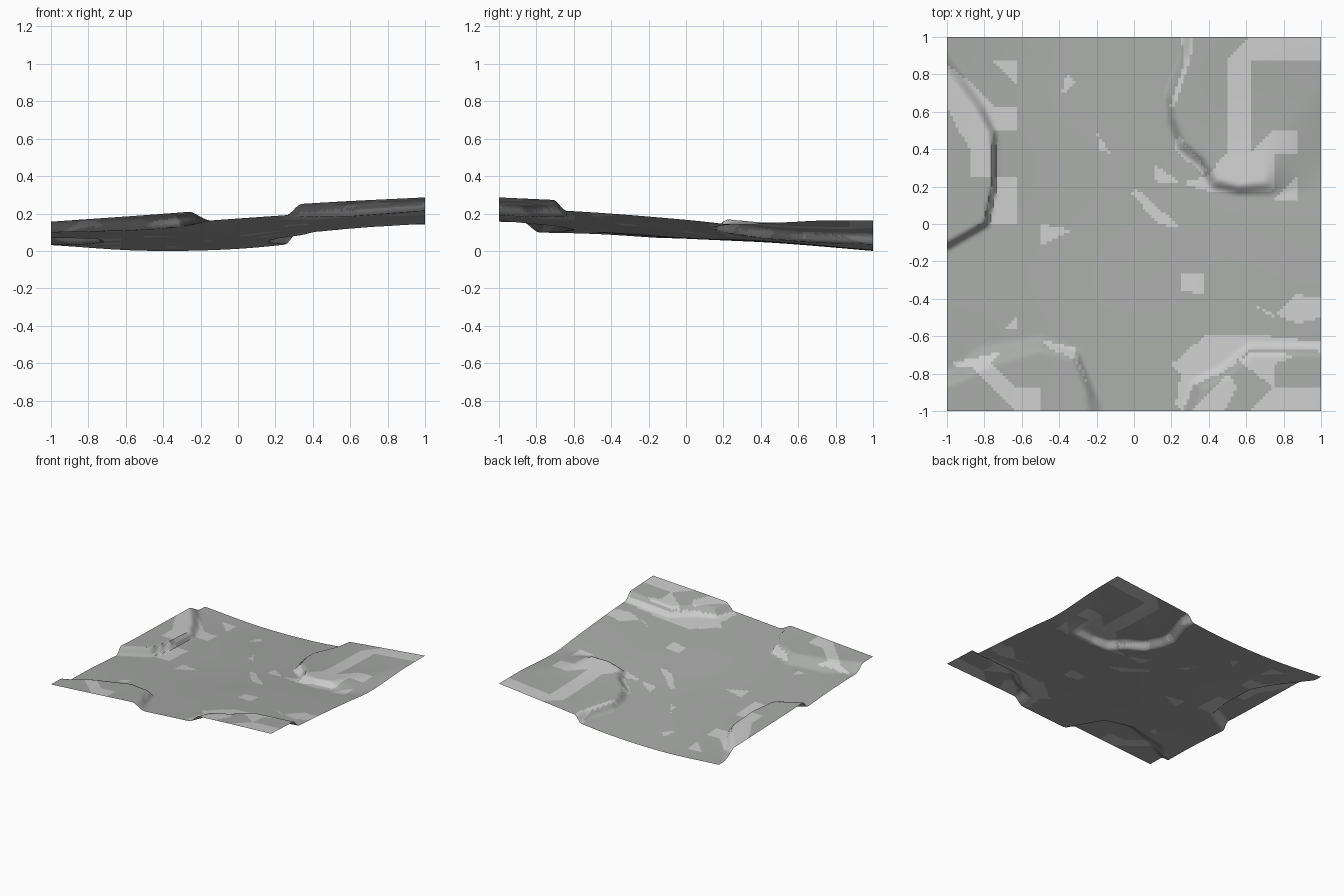
import bpy, math
from mathutils import Vector

if "Cube" in bpy.data.objects:
    bpy.data.objects.remove(bpy.data.objects["Cube"])

N = 128  # cells per side

# Broad slope: heights on a 5x5 grid, rows from y=-1 to y=1
SLOPE = [
    [.10, .135, .172, .205, .230],
    [.09, .105, .135, .165, .205],
    [.06, .070, .090, .125, .165],
    [.045, .04, .050, .075, .115],
    [.03, .000, .010, .060, .110],
]

# Ledges: (rise, path of x, y, cliff width); high ground lies left of the path
LEDGES = [
    (.052, [(.29, 1.1, .06), (.275, .9, .06), (.19, .68, .06), (.20, .56, .06), (.25, .42, .07),
            (.36, .33, .07), (.43, .21, .07), (.56, .18, .06), (.72, .19, .09),
            (.86, .32, .4), (1.2, .62, .5)]),
    (.055, [(1.2, -.68, .07), (.85, -.67, .07), (.62, -.67, .07), (.48, -.79, .08),
            (.34, -.86, .08), (.27, -1.1, .08)]),
    (.055, [(-.17, -1.15, .2), (-.23, -.9, .07), (-.31, -.7, .06), (-.5, -.64, .09),
            (-.8, -.71, .14), (-.95, -.81, .09), (-1.2, -.9, .08)]),
    (.06, [(-1.2, -.24, .06), (-1, -.12, .05), (-.79, 0, .04), (-.75, .2, .04), (-.75, .48, .05),
           (-.82, .62, .07), (-.92, .76, .08), (-1.2, 1.12, .12)]),
]

# Pale surface patches, seen from above
WEST = [
    [(-1, .85), (-1, .62), (-.87, .38), (-.87, .25), (-.63, .25), (-.63, 0), (-.79, 0), (-.75, .25),
     (-.75, .5), (-.63, .5), (-.63, .625), (-.75, .625), (-.88, .76)],
    [(-.75, .875), (-.63, .875), (-.63, .75)],
    [(-1, -.75), (-.87, -.72), (-.7, -.68), (-.77, -.74), (-.63, -.875), (-.5, -.875), (-.5, -1),
     (-.63, -1), (-.87, -.77)],
    [(-.7, -.56), (-.63, -.49), (-.63, -.56)],
    [(-.5, -.62), (-.32, -.66), (-.24, -.88), (-.32, -.72), (-.46, -.66)],
]
MIDDLE = [
    [(-.36, .8), (-.31, .75), (-.39, .69)],
    [(-.2, .49), (-.13, .38), (-.18, .39)],
    [(-.5, 0), (-.33, -.03), (-.5, -.12)],
    [(-.02, .17), (.01, .19), (.25, -.02), (.13, 0)],
    [(.25, -.26), (.375, -.27), (.375, -.375), (.25, -.36)],
    [(.11, .32), (.25, .22), (.12, .21)],
    [(.75, .13), (.875, .25), (.875, .13)],
]
EAST = [
    [(.5, .875), (.625, 1), (1, 1), (1, .875), (.625, .875), (.625, .38), (.75, .5), (.875, .5),
     (.875, .38), (.75, .38), (.75, .18), (.42, .17), (.25, .22), (.38, .25), (.5, .38)],
    [(.25, 1), (.32, 1), (.3, .87), (.22, .63), (.19, .63), (.27, .87)],
    [(.23, .48), (.4, .28), (.36, .27), (.22, .4)],
    [(.2, -.75), (.375, -.6), (.63, -.59), (1, -.63), (1, -.68), (.62, -.67), (.48, -.79),
     (.32, -.86), (.26, -1), (.22, -.97), (.25, -.8)],
    [(.63, -.43), (.75, -.5), (.87, -.38), (1, -.39), (1, -.5), (.87, -.53)],
    [(.63, -.68), (.87, -.7), (.75, -.75), (.75, -.875), (.5, -.69), (.48, -.79)],
    [(.875, -.875), (1, -.875), (1, -1), (.625, -1), (.75, -.875)],
    [(.3, -1), (.5, -.8), (.55, -.875), (.48, -1)],
]


def curve(values, t):
    """Catmull-Rom through evenly spaced values, t in 0..1"""
    n = len(values) - 1
    i = min(int(t * n), n - 1)
    f = t * n - i
    b, c = values[i], values[i + 1]
    a = values[i - 1] if i > 0 else 2 * b - c
    d = values[i + 2] if i + 2 <= n else 2 * c - b
    return b + .5 * f * (c - a + f * (2*a - 5*b + 4*c - d + f * (3*(b - c) + d - a)))


def ledge(x, y, rise, path):
    """Height added by one ledge, from the signed distance to its path"""
    best = None
    for (ax, ay, aw), (bx, by, bw) in zip(path, path[1:]):
        ex, ey = bx - ax, by - ay
        length = math.hypot(ex, ey)
        f = max(0, min(1, ((x - ax) * ex + (y - ay) * ey) / length ** 2))
        dist = math.hypot(x - ax - f * ex, y - ay - f * ey)
        side = (ex * (y - ay) - ey * (x - ax)) / length
        key = (round(dist, 6), -abs(side))
        if best is None or key < best[0]:
            best = (key, math.copysign(dist, side), aw + f * (bw - aw))
    t = max(0, min(1, best[1] / best[2] + .5))
    return rise * t * t * (3 - 2 * t)


def height(x, y):
    z = curve([curve(row, (x + 1) / 2) for row in SLOPE], (y + 1) / 2)
    return z + sum(ledge(x, y, r, p) for r, p in LEDGES)


def inside(x, y, poly):
    hit = False
    for (ax, ay), (bx, by) in zip(poly, poly[1:] + poly[:1]):
        if (ay > y) != (by > y) and x < ax + (y - ay) * (bx - ax) / (by - ay):
            hit = not hit
    return hit


def material(name, color):
    m = bpy.data.materials.new(name)
    m.diffuse_color = color
    m.use_nodes = True
    m.node_tree.nodes["Principled BSDF"].inputs["Base Color"].default_value = m.diffuse_color
    return m


# Terrain sheet
coords = [2 * i / N - 1 for i in range(N + 1)]
verts = [Vector((x, y, height(x, y))) for y in coords for x in coords]
low = min(v.z for v in verts)
for v in verts:
    v.z -= low
W = N + 1
faces = [(j*W + i, j*W + i + 1, (j+1)*W + i + 1, (j+1)*W + i) for j in range(N) for i in range(N)]
mesh = bpy.data.meshes.new("terrain")
mesh.from_pydata(verts, [], faces)
terrain = bpy.data.objects.new("terrain", mesh)
bpy.context.collection.objects.link(terrain)

# Dark ground with pale patches
mesh.materials.append(material("dark_ground", (.39, .40, .39, 1)))
mesh.materials.append(material("pale_ground", (.79, .82, .80, 1)))
patches = WEST + MIDDLE + EAST
for p in mesh.polygons:
    c = p.center
    p.material_index = int(any(inside(c.x, c.y, q) for q in patches))

bpy.context.view_layer.objects.active = terrain
terrain.select_set(True)
bpy.ops.object.shade_smooth_by_angle(angle=math.radians(40))
